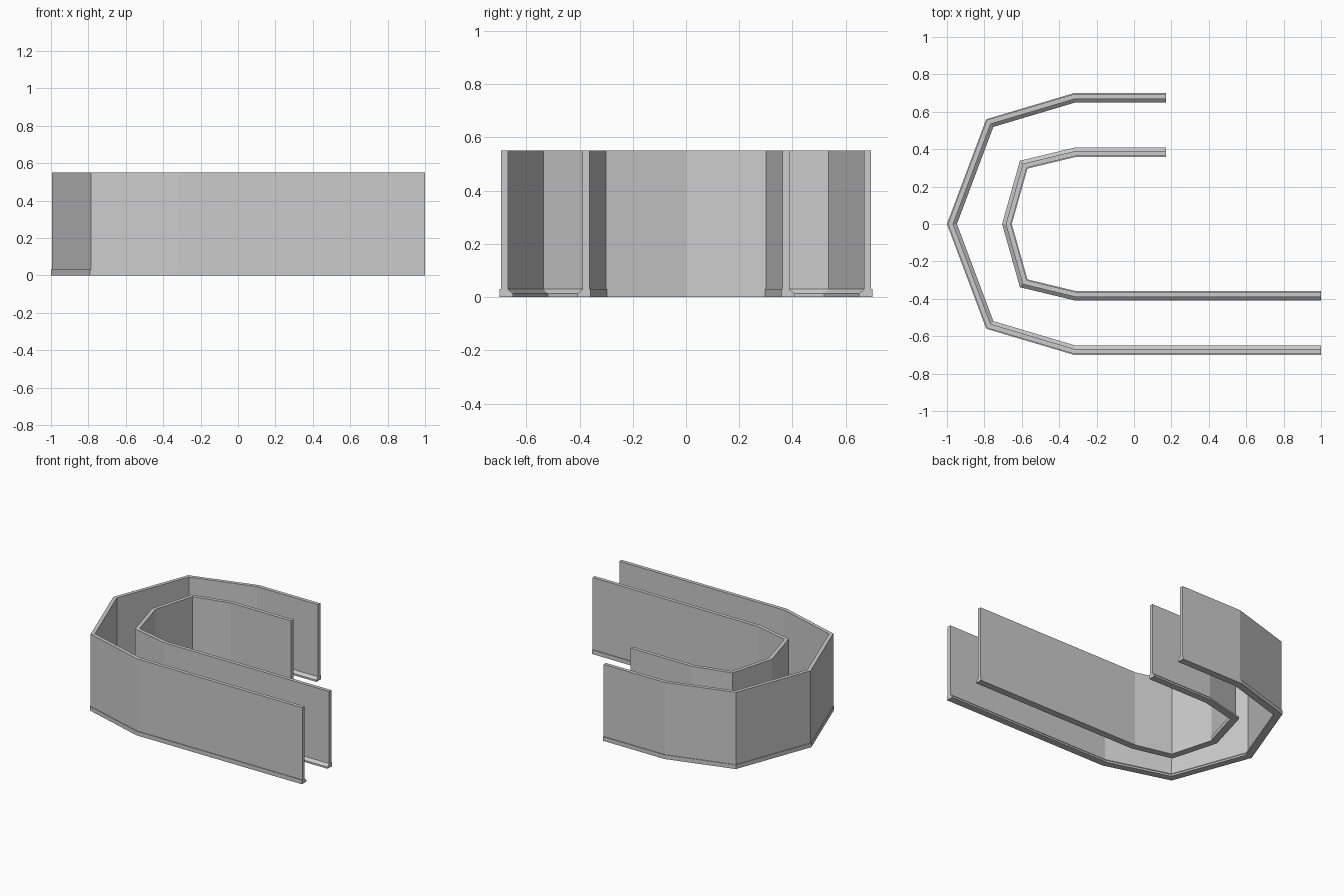
import bpy, bmesh
from mathutils import Vector

if "Cube" in bpy.data.objects:
    bpy.data.objects.remove(bpy.data.objects["Cube"])

HEIGHT, WIDTH = 0.55, 0.05

# Wall cross-section: (distance from outside edge, height), thin wall on a bevelled foot
PROFILE = [(0, 0), (WIDTH, 0), (WIDTH, 0.013), (0.031, 0.03), (0.031, HEIGHT),
           (0.005, HEIGHT), (0.005, 0.03), (0, 0.03)]


def offset_path(path, d):
    """Shift a path to its left with mitred corners."""
    pts = [Vector(p) for p in path]
    normals = [Vector((-(b - a).y, (b - a).x)).normalized() for a, b in zip(pts, pts[1:])]
    out = []
    for i, p in enumerate(pts):
        n0, n1 = normals[max(i - 1, 0)], normals[min(i, len(normals) - 1)]
        m = n0 + n1
        out.append(p + m * (d / (1 + n0.dot(n1))))
    return out


def sweep(name, path, profile):
    bm = bmesh.new()
    rails = [[bm.verts.new((p.x, p.y, z)) for p in offset_path(path, d)] for d, z in profile]
    n = len(profile)
    for i in range(n):
        a, b = rails[i], rails[(i + 1) % n]
        for k in range(len(path) - 1):
            bm.faces.new((a[k], a[k + 1], b[k + 1], b[k]))
    for k in (0, -1):
        bm.faces.new([r[k] for r in rails])
    bmesh.ops.recalc_face_normals(bm, faces=bm.faces[:])
    mesh = bpy.data.meshes.new(name)
    bm.to_mesh(mesh)
    bm.free()
    bpy.context.collection.objects.link(bpy.data.objects.new(name, mesh))


def hook_path(half, corner, tip):
    """Short arm, faceted bend, long arm."""
    cx, cy = corner
    return [(0.17, half), (-0.32, half), (cx, cy), (tip, 0),
            (cx, -cy), (-0.32, -half), (1.0, -half)]


# Outer wall, foot facing into the channel
sweep("outer_wall", hook_path(0.70, (-0.79, 0.56), -1.0), PROFILE)

# Inner wall, mirrored section so its foot also faces the channel
sweep("inner_wall", hook_path(0.408, (-0.61, 0.338), -0.705),
      [(WIDTH - d, z) for d, z in PROFILE])
